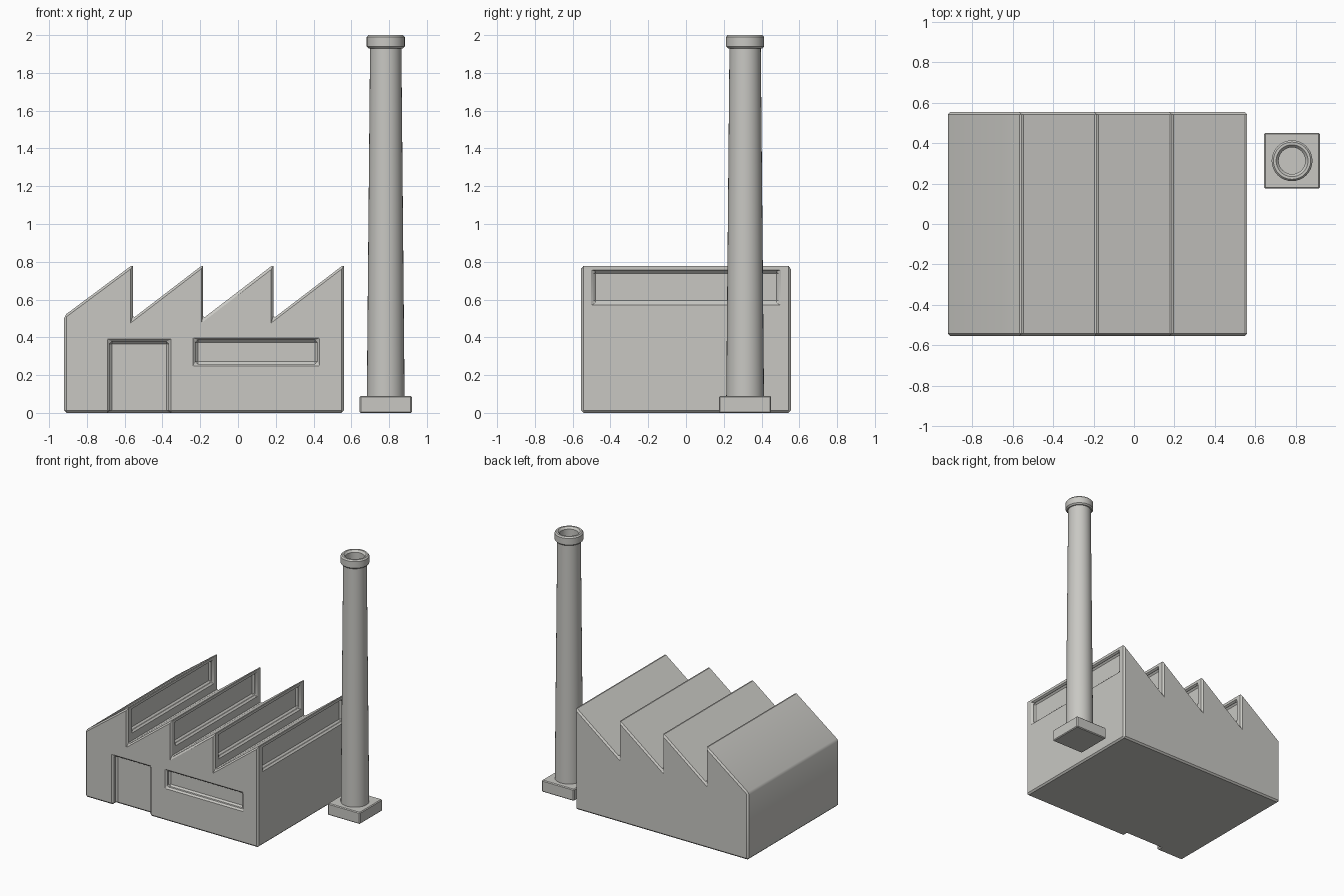
import bpy, bmesh, math
from mathutils import Matrix, Vector

if "Cube" in bpy.data.objects:
    bpy.data.objects.remove(bpy.data.objects["Cube"])

concrete = bpy.data.materials.new("concrete grey")
concrete.diffuse_color = (0.58, 0.575, 0.545, 1)
concrete.use_nodes = True
concrete.node_tree.nodes["Principled BSDF"].inputs["Base Color"].default_value = concrete.diffuse_color


def make_object(name, bm):
    bmesh.ops.recalc_face_normals(bm, faces=bm.faces)
    mesh = bpy.data.meshes.new(name)
    bm.to_mesh(mesh)
    bm.free()
    obj = bpy.data.objects.new(name, mesh)
    mesh.materials.append(concrete)
    bpy.context.collection.objects.link(obj)
    return obj


def add_box(bm, lo, hi):
    lo, hi = Vector(lo), Vector(hi)
    m = Matrix.Translation((lo + hi) / 2) @ Matrix.Diagonal((*(hi - lo), 1))
    bmesh.ops.create_cube(bm, size=1, matrix=m)


def finish(obj, width):
    # chamfer the edges, then smooth the shallow ones
    bpy.ops.object.select_all(action='DESELECT')
    obj.select_set(True)
    bpy.context.view_layer.objects.active = obj
    bev = obj.modifiers.new("chamfer", 'BEVEL')
    bev.width, bev.segments = width, 1
    bev.limit_method, bev.angle_limit = 'ANGLE', math.radians(30)
    for m in list(obj.modifiers):
        bpy.ops.object.modifier_apply(modifier=m.name)
    bpy.ops.object.shade_smooth_by_angle(angle=math.radians(30))


# factory hall: sawtooth profile extruded front to back
ridges = [-0.557, -0.185, 0.187, 0.56]
outline = [(0.56, 0.0), (-0.92, 0.0), (-0.92, 0.515)]
for i, x in enumerate(ridges):
    outline.append((x, 0.785))
    if i < 3:
        outline.append((x, 0.50))
bm = bmesh.new()
face = bm.faces.new([bm.verts.new((x, -0.555, z)) for x, z in outline])
ext = bmesh.ops.extrude_face_region(bm, geom=[face])
bmesh.ops.translate(bm, vec=(0, 1.11, 0),
                    verts=[v for v in ext['geom'] if isinstance(v, bmesh.types.BMVert)])
hall = make_object("factory_hall", bm)

# recesses: doorway, front window, one skylight per sawtooth
bm = bmesh.new()
add_box(bm, (-0.68, -0.7, -0.1), (-0.367, -0.515, 0.378))
add_box(bm, (-0.225, -0.7, 0.26), (0.42, -0.515, 0.385))
for x in ridges:
    add_box(bm, (x - 0.03, -0.49, 0.582), (x + 0.03, 0.49, 0.75))
cutter = make_object("recess_cutter", bm)
cutter.hide_render = True
cut = hall.modifiers.new("recesses", 'BOOLEAN')
cut.operation, cut.solver, cut.object = 'DIFFERENCE', 'EXACT', cutter
finish(hall, 0.012)
bpy.data.objects.remove(cutter)

# chimney plinth
cx, cy = 0.782, 0.313
bm = bmesh.new()
add_box(bm, (cx - 0.138, cy - 0.138, 0), (cx + 0.138, cy + 0.138, 0.09))
finish(make_object("chimney_base", bm), 0.006)

# chimney stack: revolved profile with collar and hollow top
profile = [(0.10, 0.085), (0.083, 1.93), (0.091, 1.93), (0.101, 1.94), (0.101, 1.99),
           (0.092, 2.0), (0.079, 2.0), (0.066, 1.985), (0.066, 1.88)]
n = 32
bm = bmesh.new()
rings = [[bm.verts.new((cx + r * math.cos(2 * math.pi * k / n),
                        cy + r * math.sin(2 * math.pi * k / n), z)) for k in range(n)]
         for r, z in profile]
for a, b in zip(rings, rings[1:]):
    for k in range(n):
        bm.faces.new((a[k], a[(k + 1) % n], b[(k + 1) % n], b[k]))
bm.faces.new(rings[0])
bm.faces.new(rings[-1])
stack = make_object("chimney_stack", bm)
bpy.ops.object.select_all(action='DESELECT')
stack.select_set(True)
bpy.context.view_layer.objects.active = stack
bpy.ops.object.shade_smooth_by_angle(angle=math.radians(30))
